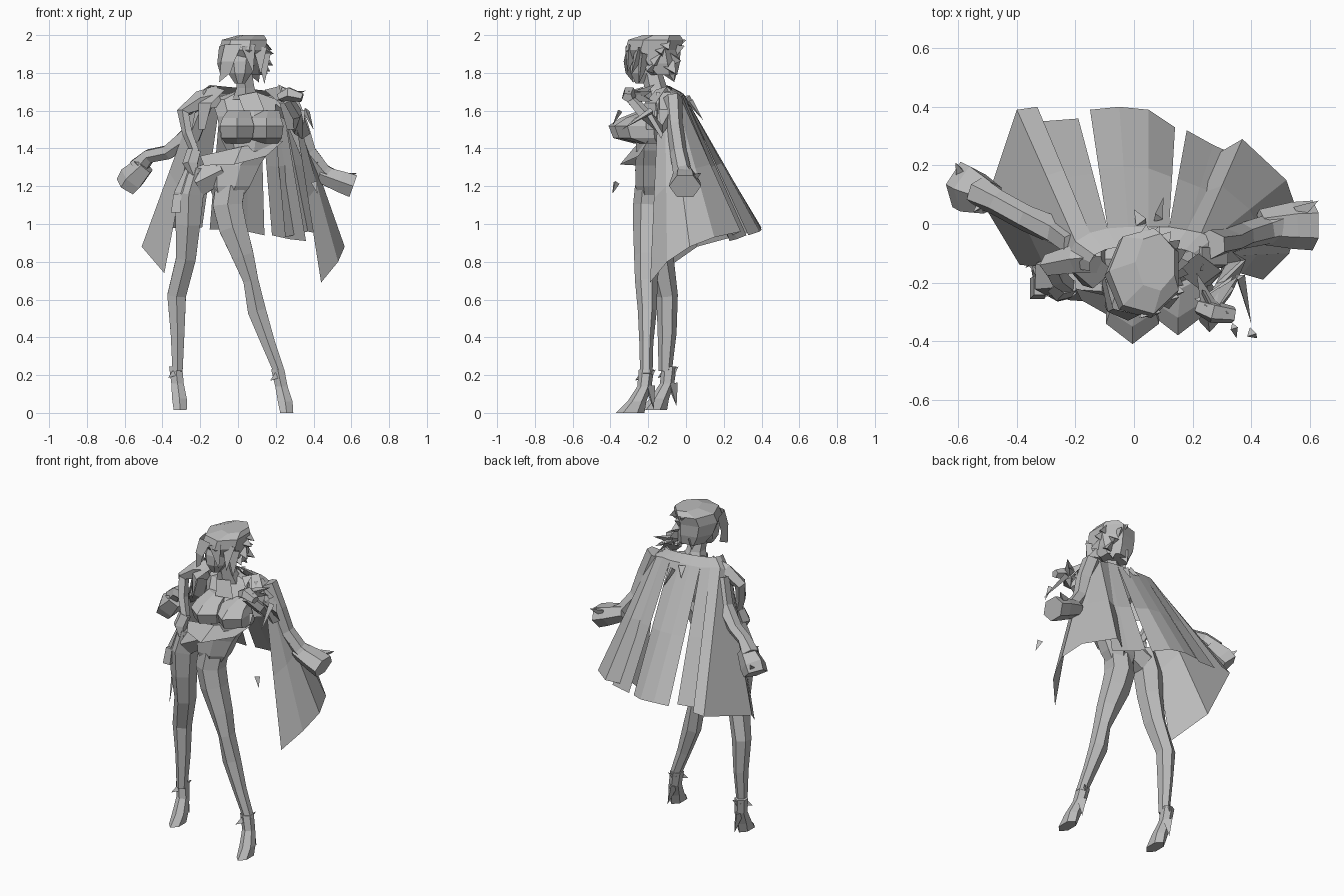
import bpy, bmesh, math, random
from mathutils import Vector

if "Cube" in bpy.data.objects:
    bpy.data.objects.remove(bpy.data.objects["Cube"], do_unlink=True)
random.seed(4)

grey = bpy.data.materials.new("plain grey")
grey.diffuse_color = (0.5, 0.5, 0.5, 1)
grey.use_nodes = True
grey.node_tree.nodes["Principled BSDF"].inputs["Base Color"].default_value = (0.5, 0.5, 0.5, 1)


def finish(name, bm):
    bmesh.ops.recalc_face_normals(bm, faces=bm.faces)
    me = bpy.data.meshes.new(name)
    bm.to_mesh(me)
    bm.free()
    me.materials.append(grey)
    ob = bpy.data.objects.new(name, me)
    bpy.context.collection.objects.link(ob)
    return ob


def limb(name, path, n=6, level=False, caps=True):
    """Loft n-sided sections (x, y, z, half width, half depth) along a path."""
    bm = bmesh.new()
    rings = []
    pts = [Vector(p[:3]) for p in path]
    for i, p in enumerate(path):
        t = (pts[min(i + 1, len(pts) - 1)] - pts[max(i - 1, 0)]).normalized()
        if level:
            t = Vector((0, 0, -1))
        u = t.cross(Vector((0, 1, 0))).normalized()
        v = t.cross(u)
        ring = []
        for k in range(n):
            a = 2 * math.pi * (k + 0.5) / n
            ring.append(bm.verts.new(pts[i] + u * p[3] * math.cos(a) + v * p[4] * math.sin(a)))
        rings.append(ring)
    for a, b in zip(rings, rings[1:]):
        for k in range(n):
            bm.faces.new((a[k], a[(k + 1) % n], b[(k + 1) % n], b[k]))
    if caps:
        bm.faces.new(rings[0])
        bm.faces.new(rings[-1])
    return finish(name, bm)


def sheet(name, rows):
    """Cloth panel lofted through rows of points."""
    bm = bmesh.new()
    vs = [[bm.verts.new(p) for p in r] for r in rows]
    for a, b in zip(vs, vs[1:]):
        for k in range(len(a) - 1):
            bm.faces.new((a[k], b[k], b[k + 1], a[k + 1]))
    return finish(name, bm)


def spikes(name, items):
    """Three-sided tapering locks: (base, tip, width)."""
    bm = bmesh.new()
    for base, tip, w in items:
        b, t = Vector(base), Vector(tip)
        d = (t - b).normalized()
        u = d.orthogonal().normalized()
        v = d.cross(u)
        ring = [bm.verts.new(b + w * (u * math.cos(a) + v * math.sin(a))) for a in (0, 2.1, 4.2)]
        top = bm.verts.new(t)
        bm.faces.new(ring)
        for k in range(3):
            bm.faces.new((ring[k], ring[(k + 1) % 3], top))
    return finish(name, bm)


# Torso, neck and bust
limb("torso", [(.04, -.12, 1.70, .06, .05), (.04, -.12, 1.66, .18, .06), (.05, -.16, 1.57, .16, .09),
               (.06, -.18, 1.45, .15, .09), (.06, -.19, 1.39, .12, .075), (-.02, -.19, 1.31, .15, .08),
               (-.04, -.19, 1.20, .115, .08), (-.05, -.19, 1.14, .08, .06)], 7, True)
limb("neck", [(.03, -.18, 1.80, .05, .055), (.04, -.16, 1.72, .055, .06), (.04, -.14, 1.66, .08, .07)], 6, True)
for side, x, y in (("right", -.005, -.27), ("left", .15, -.24)):
    limb(side + "_bust", [(x + .01, y + .08, 1.60, .07, .06), (x, y + .02, 1.56, .09, .10), (x, y, 1.52, .105, .14),
                          (x, y + .01, 1.455, .095, .125), (x, y + .06, 1.425, .07, .06)], 6, True)
sheet("corset_flap", [[(-.2, -.22, 1.36), (.02, -.27, 1.41), (.24, -.2, 1.44)],
                      [(-.18, -.26, 1.31), (-.02, -.35, 1.315), (.15, -.25, 1.36)]])

# Head and swept hair
limb("head", [(.02, -.20, 1.93, .08, .08), (.01, -.21, 1.86, .085, .09), (.01, -.22, 1.80, .07, .08),
              (.01, -.24, 1.745, .03, .03)], 8, True)
limb("hair_cap", [(.075, -.13, 2.0, .07, .10), (.04, -.16, 1.975, .125, .15), (.03, -.175, 1.92, .13, .15),
                  (.035, -.15, 1.85, .12, .12), (.045, -.12, 1.79, .09, .075)], 7, True)
sheet("side_lock", [[(.02, -.31, 1.95), (-.07, -.29, 1.95), (-.10, -.18, 1.94)],
                    [(-.02, -.33, 1.86), (-.09, -.30, 1.86), (-.11, -.20, 1.85)],
                    [(-.04, -.32, 1.80), (-.10, -.28, 1.75), (-.09, -.21, 1.78)]])
locks = [((.13, -.22, 1.9), (.14, -.25, 1.74), .045), ((.05, -.29, 1.94), (.08, -.31, 1.80), .045),
         ((.11, -.24, 1.93), (.12, -.29, 1.79), .045), ((.08, -.1, 1.82), (.11, -.06, 1.75), .045),
         ((.02, -.08, 1.82), (.0, -.06, 1.76), .045)]
for k in range(8):
    a, z = math.radians(-30 + k * 17), 1.84 + .04 * (k % 4)
    locks.append(((.04 + .08 * math.cos(a), -.14 + .07 * math.sin(a), z),
                  (.04 + .15 * math.cos(a), -.14 + .14 * math.sin(a), z + random.uniform(-.05, .03)), .05))
spikes("hair_locks", locks)

# Legs and heeled shoes
limb("left_leg", [(-.04, -.19, 1.20, .09, .08), (-.055, -.195, 1.10, .09, .085), (-.027, -.20, .98, .085, .08),
                  (.027, -.205, .83, .066, .07), (.068, -.21, .70, .046, .06), (.10, -.205, .54, .056, .05),
                  (.16, -.21, .37, .042, .037), (.225, -.21, .20, .032, .033)])
limb("right_leg", [(-.22, -.18, 1.30, .06, .075), (-.26, -.18, 1.16, .09, .085), (-.265, -.17, 1.0, .075, .08),
                   (-.275, -.14, .82, .06, .075), (-.325, -.10, .62, .057, .057), (-.32, -.10, .42, .042, .05),
                   (-.32, -.11, .22, .031, .035)])
limb("right_hip", [(-.08, -.19, 1.29, .07, .08), (-.22, -.18, 1.22, .09, .08)])
for side, x, y, z0 in (("left", .23, -.21, 0), ("right", -.32, -.09, .015)):
    out = .02 if side == "left" else .01
    limb(side + "_shoe", [(x - out, y, z0 + .23, .04, .04), (x, y - .01, z0 + .14, .038, .038),
                          (x + out, y - .05, z0 + .06, .045, .05), (x + 1.4 * out, y - .085, z0, .04, .075)], 6, True)
    spikes(side + "_heel", [((x, y + .015, z0 + .14), (x + out, y + .04, z0 + .02), .033)])
    spikes(side + "_ankle_bow", [((x - out, y - .02, z0 + .2), (x - out - .04, y - .06, z0 + .17), .025),
                                 ((x - out, y + .02, z0 + .2), (x - out + .03, y + .05, z0 + .23), .02)])

# Bent arms
limb("left_arm", [(.2, -.11, 1.66, .06, .05), (.29, -.11, 1.58, .05, .05), (.34, -.13, 1.49, .04, .045),
                  (.31, -.22, 1.58, .035, .035), (.26, -.29, 1.66, .03, .03)], 5)
limb("left_hand", [(.22, -.28, 1.67, .025, .03), (.27, -.30, 1.69, .04, .04), (.34, -.31, 1.67, .025, .03)], 5)
limb("right_arm", [(-.1, -.11, 1.67, .065, .06), (-.2, -.12, 1.65, .055, .05), (-.29, -.14, 1.59, .035, .04),
                   (-.265, -.18, 1.48, .03, .035), (-.225, -.21, 1.38, .025, .03)], 5)
limb("right_hand", [(-.23, -.21, 1.39, .04, .03), (-.25, -.23, 1.32, .045, .035), (-.23, -.24, 1.26, .02, .02)], 5)

# Small ornaments: shoulder plume, ties, hip pouch, loose shards
spikes("shoulder_plume", [((.26, -.27, 1.68), (.26 + random.uniform(-.09, .11), -.27 + random.uniform(-.08, .12),
                                               1.69 + random.uniform(-.05, .07)), .035) for _ in range(9)])
spikes("loose_shards", [((.40, -.37, 1.22), (.42, -.39, 1.16), .02), ((.34, -.35, 1.6), (.35, -.39, 1.52), .015),
                        ((.36, -.18, 1.60), (.4, -.34, 1.50), .02)])
sheet("collar_tie", [[(.0, -.22, 1.68), (.1, -.22, 1.7)], [(.03, -.27, 1.6), (.14, -.25, 1.6)]])
spikes("back_bow", [((.03, .0, 1.67), (.0, .05, 1.62), .025), ((.08, .02, 1.65), (.1, .09, 1.55), .02)])
limb("hip_pouch", [(-.32, -.21, 1.16, .03, .045), (-.33, -.22, 1.06, .035, .05)], 4, True)
spikes("hip_straps", [((-.24, -.22, 1.3), (-.31, -.25, 1.14), .025), ((-.3, -.2, 1.18), (-.35, -.14, 1.1), .03)])

# Draped coat: yoke over the shoulders
tops = [(-.22, -.15, 1.62), (-.22, -.1, 1.67), (-.2, -.06, 1.70), (-.15, -.03, 1.70), (-.09, -.015, 1.69),
        (-.02, -.01, 1.685), (.05, -.01, 1.685), (.12, -.01, 1.68), (.18, -.02, 1.68), (.23, -.03, 1.67),
        (.27, -.05, 1.66), (.3, -.08, 1.63), (.31, -.11, 1.6), (.3, -.15, 1.58)]
collar = [(.03 + (x - .03) * .72, y * .6 - .07, 1.72 - .07 * x) for x, y, z in tops]
sheet("coat_yoke", [collar, tops])
for side, x, d in (("right", -.14, -.07), ("left", .22, .08)):
    sheet(side + "_lapel", [[(x, -.1, 1.73), (x - d, -.16, 1.71)], [(x + d, -.16, 1.64), (x, -.22, 1.64)],
                            [(x + d, -.17, 1.5), (x + .5 * d, -.21, 1.5)]])

# Coat tail panels: first yoke point and hem
panels = {
    "right_side": (0, [(-.39, -.14, .74), (-.51, .06, .88), (-.40, .39, .97), (-.33, .40, .98)]),
    "right_back": (3, [(-.32, .35, .99), (-.19, .36, .98)]),
    "centre_back": (4, [(-.15, .39, .97), (-.05, .40, .97), (.05, .39, .96), (.14, .33, .94)]),
    "left_back": (7, [(.18, .32, .94), (.27, .27, .92), (.36, .23, .91)]),
    "left_side": (8, [(.25, .22, .93), (.37, .29, .96), (.52, .15, .93), (.565, .02, .88), (.53, -.1, .80),
                      (.44, -.19, .69)]),
}
for name, (i, hem) in panels.items():
    top = tops[i:i + len(hem)]
    mid = [tuple(Vector(t).lerp(Vector(h), .5)) for t, h in zip(top, hem)]
    sheet(name + "_coat_panel", [top, mid, hem])

# Empty coat sleeves with wide cuffs
limb("right_sleeve", [(-.19, -.07, 1.63, .06, .05), (-.25, -.03, 1.47, .06, .05), (-.37, .02, 1.38, .042, .045),
                      (-.47, .075, 1.36, .04, .045), (-.53, .11, 1.30, .055, .055)])
limb("right_cuff", [(-.49, .09, 1.31, .055, .06), (-.56, .12, 1.24, .075, .085), (-.59, .135, 1.20, .065, .085)], 5)
limb("left_sleeve", [(.26, -.07, 1.67, .06, .05), (.32, -.06, 1.52, .06, .045), (.37, -.04, 1.38, .05, .045),
                     (.45, -.02, 1.28, .045, .05), (.52, .0, 1.23, .055, .06)])
limb("left_cuff", [(.43, -.01, 1.265, .05, .06), (.54, -.005, 1.225, .065, .08), (.61, -.005, 1.20, .07, .085)])
spikes("cuff_tabs", [((-.58, .16, 1.24), (-.61, .21, 1.28), .03), ((-.5, .08, 1.3), (-.55, .04, 1.33), .03),
                     ((.56, .04, 1.25), (.63, .08, 1.27), .03), ((.42, -.02, 1.28), (.42, -.08, 1.33), .025)])
